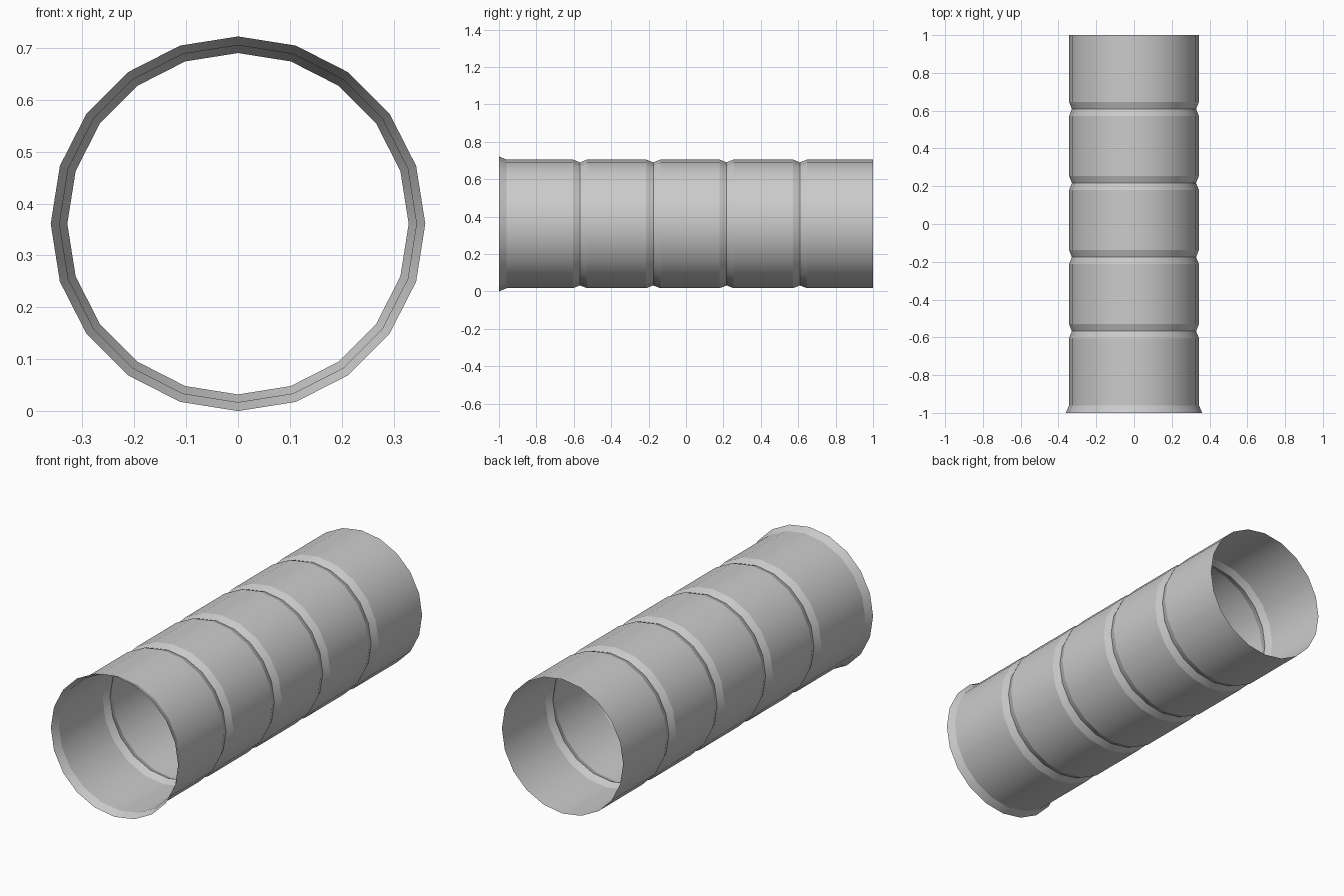
import bpy, bmesh
from math import sin, cos, pi, radians

if "Cube" in bpy.data.objects:
    bpy.data.objects.remove(bpy.data.objects["Cube"])

SIDES = 20
R_FLARE, R_MAIN, R_GROOVE = 0.361, 0.344, 0.329
HALF = 0.038                      # half width of a groove

# Lengthwise profile (y, radius): flared lip, four V grooves, plain end
profile = [(-1.0, R_FLARE), (-0.96, R_MAIN)]
for i in range(4):
    y = -0.567 + 0.392 * i
    profile += [(y - HALF, R_MAIN), (y, R_GROOVE), (y + HALF, R_MAIN)]
profile.append((1.0, R_MAIN))

# Open thin-walled tube swept around the y axis
bm = bmesh.new()
rings = []
for y, r in profile:
    rings.append([bm.verts.new((r * cos(2 * pi * k / SIDES), y,
                                R_FLARE + r * sin(2 * pi * k / SIDES)))
                  for k in range(SIDES)])
for a, b in zip(rings, rings[1:]):
    for k in range(SIDES):
        n = (k + 1) % SIDES
        bm.faces.new((a[k], b[k], b[n], a[n]))

# Make sure walls face outward
for f in bm.faces:
    f.normal_update()
    c = f.calc_center_median()
    if f.normal.x * c.x + f.normal.z * (c.z - R_FLARE) < 0:
        f.normal_flip()

mesh = bpy.data.meshes.new("pipe_section")
bm.to_mesh(mesh)
bm.free()
pipe = bpy.data.objects.new("pipe_section", mesh)
bpy.context.collection.objects.link(pipe)

# Smooth around the tube, crisp at the grooves
bpy.context.view_layer.objects.active = pipe
pipe.select_set(True)
bpy.ops.object.shade_smooth_by_angle(angle=radians(20))
